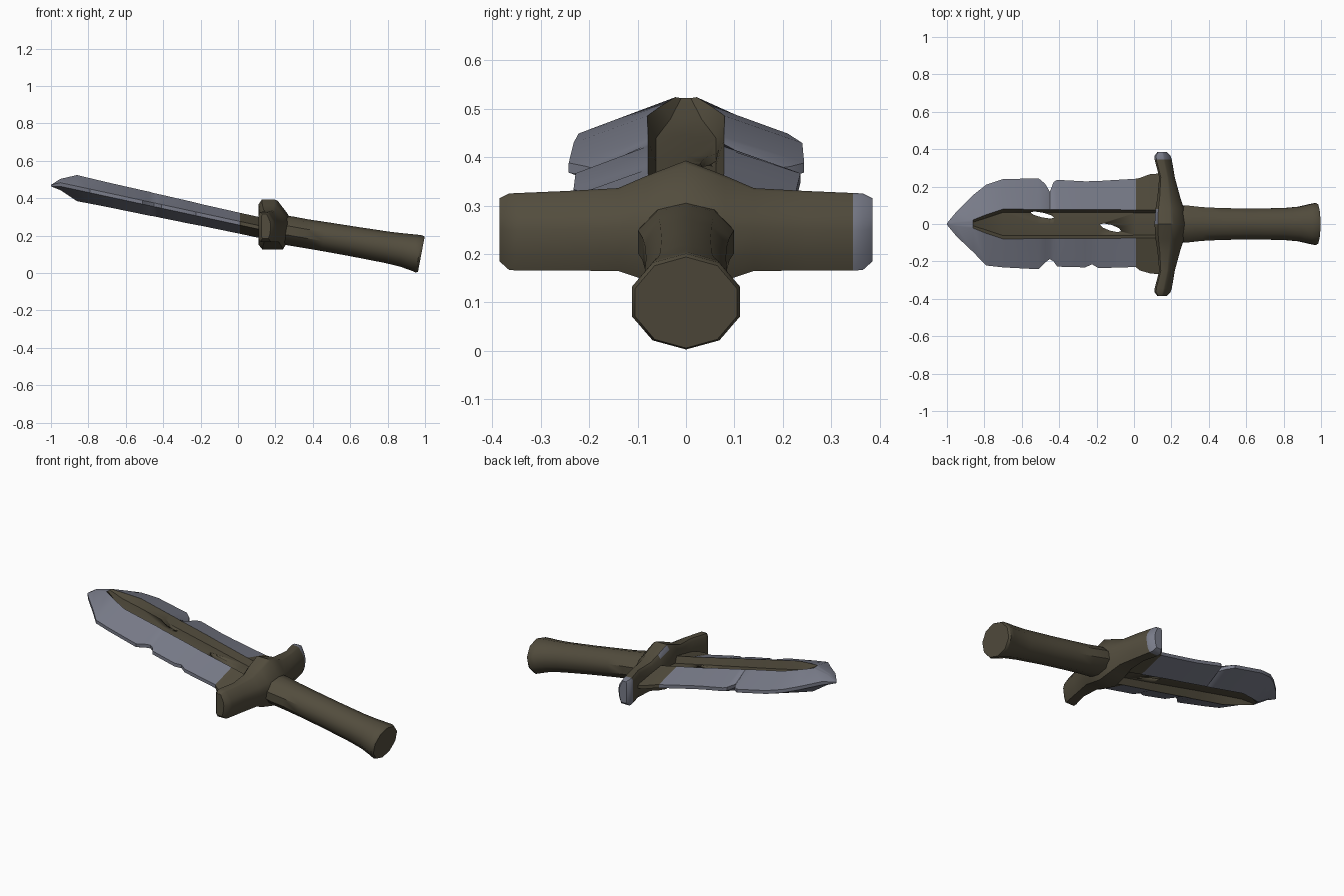
import bpy, bmesh, math
from mathutils import Vector

if "Cube" in bpy.data.objects:
    bpy.data.objects.remove(bpy.data.objects["Cube"])


def material(name, rgb):
    m = bpy.data.materials.new(name)
    m.diffuse_color = (*rgb, 1)
    m.use_nodes = True
    m.node_tree.nodes["Principled BSDF"].inputs["Base Color"].default_value = m.diffuse_color
    return m


BROWN = material("dark_brown", (0.085, 0.073, 0.047))
STEEL = material("worn_steel", (0.19, 0.20, 0.25))


def loft(name, rings, rule=None, angle=30):
    """Skin closed rings of points; rule(segment, centre) picks the material."""
    bm = bmesh.new()
    rows = [[bm.verts.new(p) for p in ring] for ring in rings]
    n = len(rows[0])
    for a, b in zip(rows, rows[1:]):
        for i in range(n):
            j = (i + 1) % n
            f = bm.faces.new((a[i], a[j], b[j], b[i]))
            if rule:
                f.material_index = rule(i, f.calc_center_median())
    for row in (rows[0], rows[-1]):
        f = bm.faces.new(row)
        if rule:
            f.material_index = rule(-1, f.calc_center_median())
    bmesh.ops.recalc_face_normals(bm, faces=bm.faces)
    me = bpy.data.meshes.new(name)
    bm.to_mesh(me)
    bm.free()
    me.materials.append(BROWN)
    me.materials.append(STEEL)
    ob = bpy.data.objects.new(name, me)
    bpy.context.collection.objects.link(ob)
    bpy.ops.object.select_all(action='DESELECT')
    ob.select_set(True)
    bpy.context.view_layer.objects.active = ob
    bpy.ops.object.shade_smooth_by_angle(angle=math.radians(angle))
    return ob


# Blade: x, +y edge, -y edge, ridge y, ridge height, groove y, groove height
stations = [
    (-1.00, .004, .004, .002, .004, .001, .004),
    (-0.95, .065, .065, .012, .030, .005, .030),
    (-0.86, .155, .150, .022, .070, .010, .068),
    (-0.79, .210, .222, .050, .068, .032, .040),
    (-0.70, .240, .232, .080, .066, .062, .020),
    (-0.51, .244, .242, .078, .064, .062, .018),
    (-0.475, .215, .205, .078, .064, .062, .018),
    (-0.45, .172, .188, .078, .062, .062, .018),
    (-0.43, .225, .200, .078, .062, .062, .018),
    (-0.41, .236, .228, .078, .062, .062, .018),
    (-0.26, .228, .232, .078, .060, .062, .018),
    (-0.225, .229, .215, .078, .059, .062, .018),
    (-0.19, .230, .236, .078, .058, .062, .018),
    (0.01, .242, .230, .075, .056, .060, .018),
    (0.03, .246, .248, .075, .056, .060, .018),
    (0.09, .268, .265, .075, .056, .060, .018),
    (0.17, .270, .270, .075, .054, .060, .018),
]


def blade_ring(x, yp, yn, r, h, f, d):
    cz = .467 if x < -.99 else .268 - .216 * x
    e = min(.010, h)
    top = [(yp, e), (r, h), (f, d), (0, d + .006 * (f > .05)),
           (-f, d), (-r, h), (-yn, e)]
    pts = top + [(y, -z) for y, z in reversed(top)]
    return [(x, y, cz + z) for y, z in pts]


def blade_rule(seg, c):
    if c.x > .015:
        return 0
    groove = seg in (1, 2, 3, 4, 8, 9, 10, 11)
    return 0 if groove and c.x > -.86 else 1


blade = loft("blade", [blade_ring(*s) for s in stations], blade_rule)

# Worn holes through the groove floor
for k, (x, y, length, width, turn) in enumerate([(-.49, .048, .065, .013, -.22),
                                                 (-.125, -.02, .060, .016, -.30)]):
    rings = []
    for z in (0, .8):
        ring = []
        for i in range(8):
            a = math.tau * i / 8
            u, v = length * math.cos(a), width * math.sin(a)
            ring.append((x + u * math.cos(turn) - v * math.sin(turn),
                         y + u * math.sin(turn) + v * math.cos(turn), z))
        rings.append(ring)
    cutter = loft(f"hole_cutter_{k}", rings)
    cutter.hide_render = True
    mod = blade.modifiers.new("hole", 'BOOLEAN')
    mod.operation, mod.solver, mod.object = 'DIFFERENCE', 'EXACT', cutter
    bpy.context.view_layer.objects.active = blade
    bpy.ops.object.modifier_apply(modifier=mod.name)
    bpy.data.objects.remove(cutter)

# Guard: y, x range, z range; lofted along y, ends swept toward the blade
half = [
    (.385, .125, .175, .185, .315),
    (.365, .110, .195, .167, .325),
    (.345, .110, .202, .166, .326),
    (.25, .135, .218, .166, .330),
    (.14, .125, .248, .165, .336),
    (.08, .115, .268, .145, .362),
]
guard_stations = ([(-s[0], *s[1:]) for s in half] + [(0, .110, .282, .125, .393)]
                  + half[::-1])


def guard_ring(y, x0, x1, z0, z1):
    w, h = x1 - x0, z1 - z0
    shape = [(0, .10), (.12, 0), (.76, 0), (.92, .20), (1, .52),
             (.92, .70), (.60, .97), (.50, 1), (.10, 1), (0, .90)]
    return [(x0 + u * w, y, z0 + v * h) for u, v in shape]


def guard_rule(seg, c):
    # one worn tip and a scuff on the upper blade side
    return 1 if c.y > .345 or (seg == 8 and .02 < c.y < .10) else 0


loft("guard", [guard_ring(*s) for s in guard_stations], guard_rule, 40)

# Handle: x, centre z, y radius, z radius; flared pommel end
handle_stations = [
    (.20, .238, .092, .074), (.28, .225, .101, .077), (.36, .211, .092, .076),
    (.46, .195, .087, .077), (.62, .168, .084, .079), (.80, .137, .087, .083),
    (.88, .123, .094, .088), (.94, .110, .108, .095), (.968, .102, .114, .099),
    (.980, .100, .107, .094),
]


def handle_ring(x, cz, ry, rz):
    ring = []
    for i in range(10):
        a = math.tau * (i + .5) / 10
        y, z = ry * math.cos(a) * 1.03, rz * math.sin(a)
        ring.append((x + .19 * z, y, cz + z))
    return ring


loft("handle", [handle_ring(*s) for s in handle_stations], None, 40)
